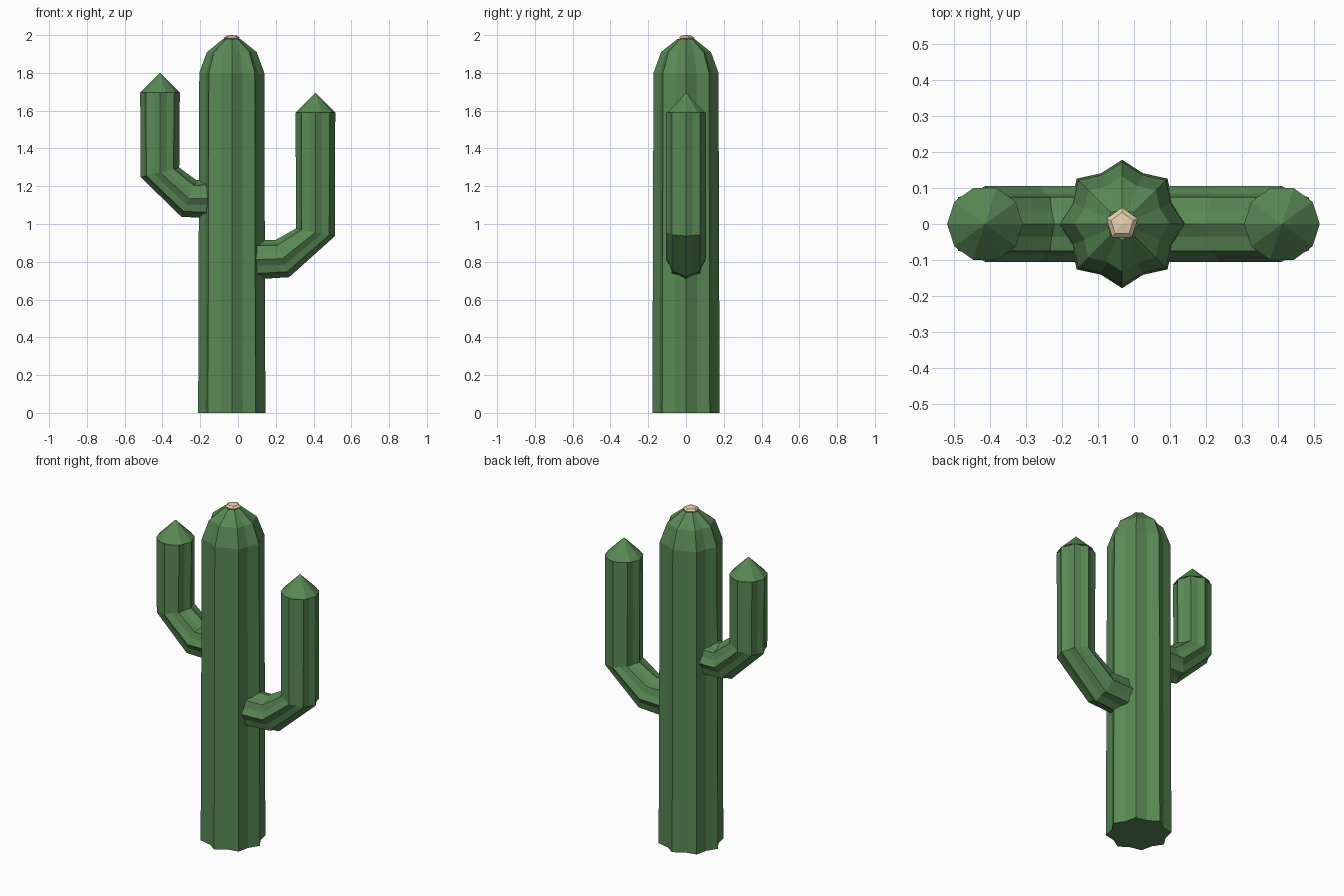
import bpy, bmesh
from math import sin, cos, pi, radians
from mathutils import Vector, Matrix

if "Cube" in bpy.data.objects:
    bpy.data.objects.remove(bpy.data.objects["Cube"])

RIBS = 8
TRUNK_X = -0.033


def material(name, rgb):
    m = bpy.data.materials.new(name)
    m.diffuse_color = (*rgb, 1)
    m.use_nodes = True
    m.node_tree.nodes["Principled BSDF"].inputs["Base Color"].default_value = m.diffuse_color
    return m


GREEN = material("cactus_green", (0.10, 0.25, 0.09))
CREAM = material("flower_cream", (0.80, 0.64, 0.42))


def finish(name, bm, mat):
    bmesh.ops.recalc_face_normals(bm, faces=bm.faces)
    mesh = bpy.data.meshes.new(name)
    bm.to_mesh(mesh)
    bm.free()
    mesh.materials.append(mat)
    ob = bpy.data.objects.new(name, mesh)
    bpy.context.collection.objects.link(ob)
    return ob


def ribbed_tube(name, rings, groove):
    """Loft a star section through rings of (x, z, radius, tilt); tilt 90 = level ring."""
    bm = bmesh.new()
    loops = []
    n = RIBS * 2
    depth = Vector((0, 1, 0))
    for x, z, radius, tilt in rings:
        t = radians(tilt)
        across = Vector((sin(t), 0, -cos(t)))
        loop = []
        for i in range(n):
            a = 2 * pi * i / n
            r = radius * (groove if i % 2 else 1)
            loop.append(bm.verts.new(Vector((x, 0, z)) + across * r * cos(a) + depth * r * sin(a)))
        loops.append(loop)
    for a, b in zip(loops, loops[1:]):
        for i in range(n):
            j = (i + 1) % n
            bm.faces.new((a[i], a[j], b[j], b[i]))
    bm.faces.new(loops[0])
    bm.faces.new(loops[-1])
    return finish(name, bm, GREEN)


def arm(side, path, top):
    """Bent ribbed arm with a ten-sided pointed cap."""
    r = 0.105
    tip_x = path[-1][0]
    rings = [(x, z, r, tilt) for x, z, tilt in path] + [(tip_x, top, r, 90)]
    ribbed_tube(side + "_arm", rings, 0.87)
    bm = bmesh.new()
    bmesh.ops.create_cone(bm, cap_ends=True, segments=10, radius1=r, radius2=0, depth=0.105)
    bmesh.ops.remove_doubles(bm, verts=bm.verts, dist=1e-5)
    # start the cap with a corner on the x axis
    bmesh.ops.rotate(bm, verts=bm.verts, cent=(0, 0, 0), matrix=Matrix.Rotation(pi / 2, 3, 'Z'))
    bmesh.ops.translate(bm, verts=bm.verts, vec=(tip_x, 0, top + 0.0525))
    finish(side + "_arm_cap", bm, GREEN)


# Trunk with domed, ribbed top
ribbed_tube("trunk", [(TRUNK_X, z, r, 90) for z, r in
                      ((0, 0.178), (1.8, 0.172), (1.91, 0.132), (1.98, 0.045))], 0.855)

# Arms: (x, z, ring tilt) along each bend
arm("right", [(0.05, 0.81, 0), (0.235, 0.817, 20), (0.41, 0.956, 79)], 1.59)
arm("left", [(-0.11, 1.135, 180), (-0.26, 1.135, 158), (-0.413, 1.273, 104)], 1.695)

# Small five-sided flower bud on top
bm = bmesh.new()
bmesh.ops.create_uvsphere(bm, u_segments=5, v_segments=4, radius=0.046)
bmesh.ops.scale(bm, verts=bm.verts, vec=(1, 1, 0.33))
bmesh.ops.translate(bm, verts=bm.verts, vec=(TRUNK_X, 0, 1.985))
finish("flower_bud", bm, CREAM)
